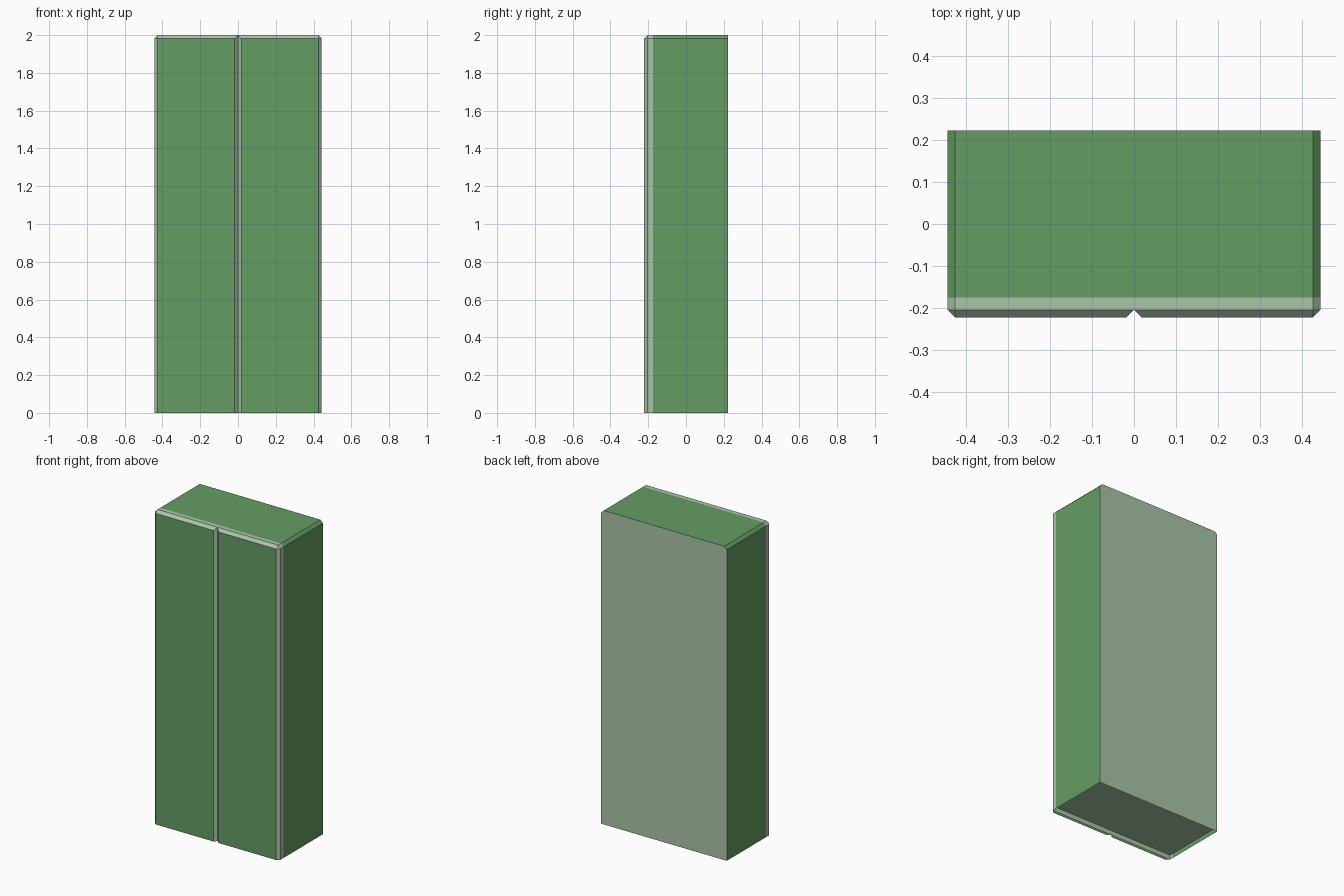
import bpy, bmesh
from mathutils import Vector

if "Cube" in bpy.data.objects:
    bpy.data.objects.remove(bpy.data.objects["Cube"])

W, D, H, C = 0.443, 0.222, 2.0, 0.018    # half width, half depth, height, chamfer
SEAM = -0.175                            # where the pale front trim begins
BASE = 0.03                              # height of the recessed underside
xi, yi, zi = W - C, -D + C, H - C        # inner limits of the chamfers


def material(name, colour):
    m = bpy.data.materials.new(name)
    m.diffuse_color = colour
    m.use_nodes = True
    m.node_tree.nodes["Principled BSDF"].inputs["Base Color"].default_value = m.diffuse_color
    return m


green = material("green", (0.13, 0.34, 0.125, 1))
pale = material("pale_green", (0.40, 0.56, 0.39, 1))


def part(name, mat, faces, mirror=True, inward=False):
    """Flat panels, mirrored in x, with normals turned away from the middle."""
    bm = bmesh.new()
    for pts in faces:
        for s in ((1, -1) if mirror else (1,)):
            f = bm.faces.new([bm.verts.new((s * x, y, z)) for x, y, z in pts])
            f.normal_update()
            out = f.calc_center_median() - Vector((0, 0, H / 2))
            if (f.normal.dot(out) < 0) != inward:
                f.normal_flip()
    bmesh.ops.remove_doubles(bm, verts=bm.verts, dist=1e-5)
    me = bpy.data.meshes.new(name)
    bm.to_mesh(me)
    bm.free()
    me.materials.append(mat)
    ob = bpy.data.objects.new(name, me)
    bpy.context.collection.objects.link(ob)
    return ob


def shell(y0, y1):
    """Side, chamfer and half of the top between two depths."""
    section = [(W, 0), (W, zi), (xi, H), (0, H)]
    return [[(a[0], y0, a[1]), (b[0], y0, b[1]), (b[0], y1, b[1]), (a[0], y1, a[1])]
            for a, b in zip(section, section[1:])]


# casing sides and top
part("casing", green, shell(SEAM, D))

# pale edge trim: strip, front chamfers and centre groove
part("front_trim", pale, shell(yi, SEAM) + [
    [(W, yi, 0), (xi, -D, 0), (xi, -D, zi), (W, yi, zi)],
    [(W, yi, zi), (xi, -D, zi), (xi, yi, H)],
    [(xi, -D, zi), (C, -D, zi), (0, yi, H), (xi, yi, H)],
    [(C, -D, 0), (0, yi, 0), (0, yi, H), (C, -D, zi)]])

# pair of door panels
part("doors", green, [[(C, -D, 0), (xi, -D, 0), (xi, -D, zi), (C, -D, zi)]])

# back panel with clipped top corners
part("back_panel", pale, [[(-W, D, 0), (W, D, 0), (W, D, zi),
                           (xi, D, H), (-xi, D, H), (-W, D, zi)]], mirror=False)

# recessed underside and the lip behind the doors
part("underside", pale, [[(-W, yi, BASE), (W, yi, BASE), (W, D, BASE), (-W, D, BASE)]],
     mirror=False)
part("front_lip", pale, [[(-W, yi, 0), (W, yi, 0), (W, yi, BASE), (-W, yi, BASE)]],
     mirror=False, inward=True)
